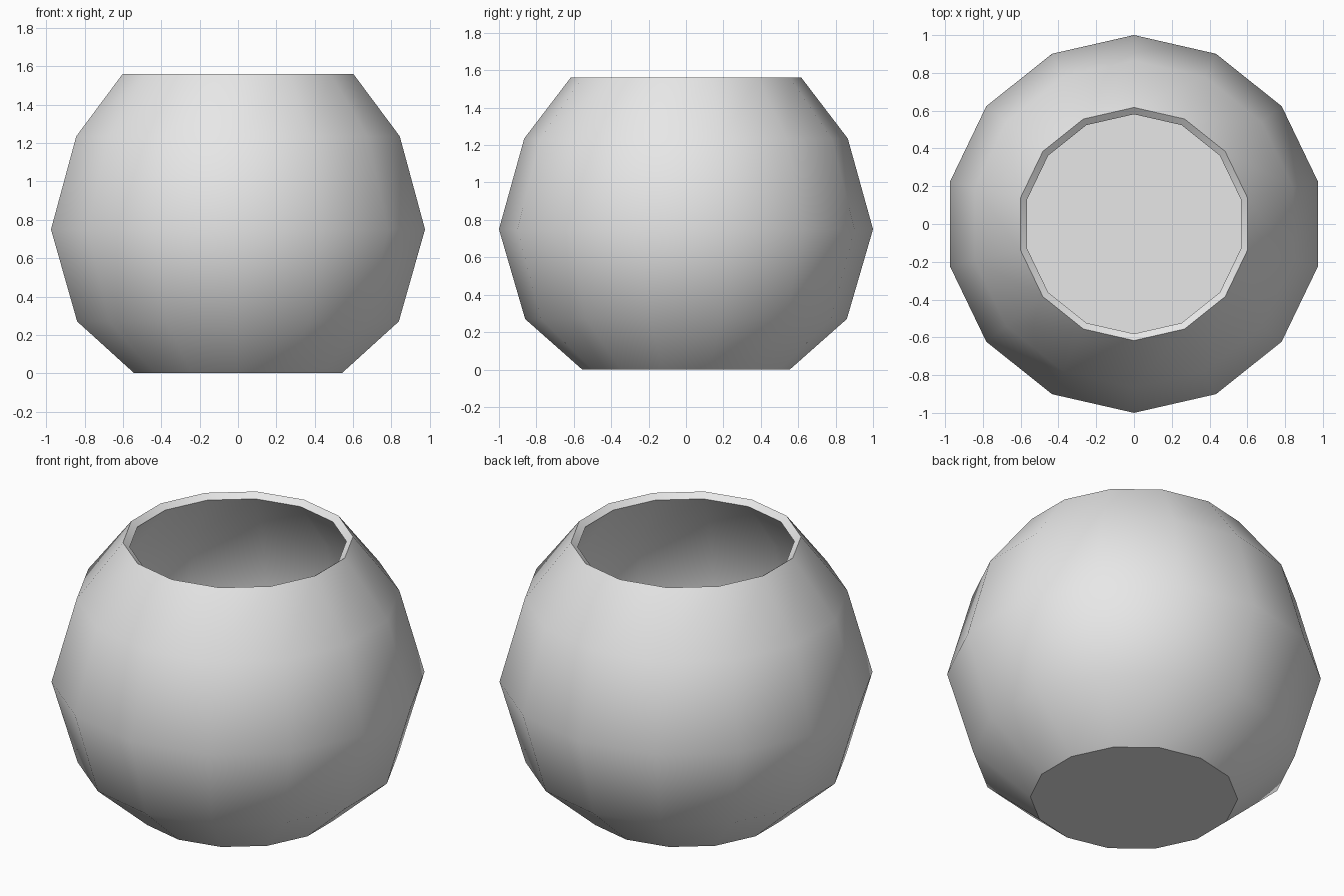
import bpy
import bmesh
from math import sin, cos, pi, radians

SIDES = 14

cube = bpy.data.objects.get("Cube")
if cube:
    bpy.data.objects.remove(cube, do_unlink=True)

grey = bpy.data.materials.new("light grey")
grey.use_nodes = True
grey.diffuse_color = (0.8, 0.8, 0.8, 1)
grey.node_tree.nodes["Principled BSDF"].inputs["Base Color"].default_value = (0.8, 0.8, 0.8, 1)


def lathe(name, profile, cap_start=True, cap_end=True):
    """Spin (radius, height) points round z, with a corner on the y axis."""
    bm = bmesh.new()
    rings = []
    for r, z in profile:
        angles = [pi / 2 + 2 * pi * i / SIDES for i in range(SIDES)]
        rings.append([bm.verts.new((r * cos(a), r * sin(a), z)) for a in angles])
    for low, high in zip(rings, rings[1:]):
        for i in range(SIDES):
            j = (i + 1) % SIDES
            bm.faces.new((low[i], low[j], high[j], high[i]))
    if cap_start:
        bm.faces.new(rings[0][::-1])
    if cap_end:
        bm.faces.new(rings[-1])
    mesh = bpy.data.meshes.new(name)
    bm.to_mesh(mesh)
    bm.free()
    mesh.materials.append(grey)
    obj = bpy.data.objects.new(name, mesh)
    bpy.context.collection.objects.link(obj)
    return obj


# Bowl: outer wall, inward-sloping rim, then inner wall and floor
outer = [(0.555, 0), (0.86, 0.27), (1.0, 0.75), (0.865, 1.235), (0.617, 1.56)]
inner = [(0.581, 1.533), (0.822, 1.215), (0.953, 0.75), (0.822, 0.295), (0.538, 0.045)]
bowl = lathe("bowl", outer + inner)

# Flat water surface inside the bowl
water = lathe("water_surface", [(0.953, 0.75)], cap_start=False)

# Smooth walls with a crisp base and rim
bpy.ops.object.select_all(action='DESELECT')
bowl.select_set(True)
bpy.context.view_layer.objects.active = bowl
bpy.ops.object.shade_smooth_by_angle(angle=radians(37))
